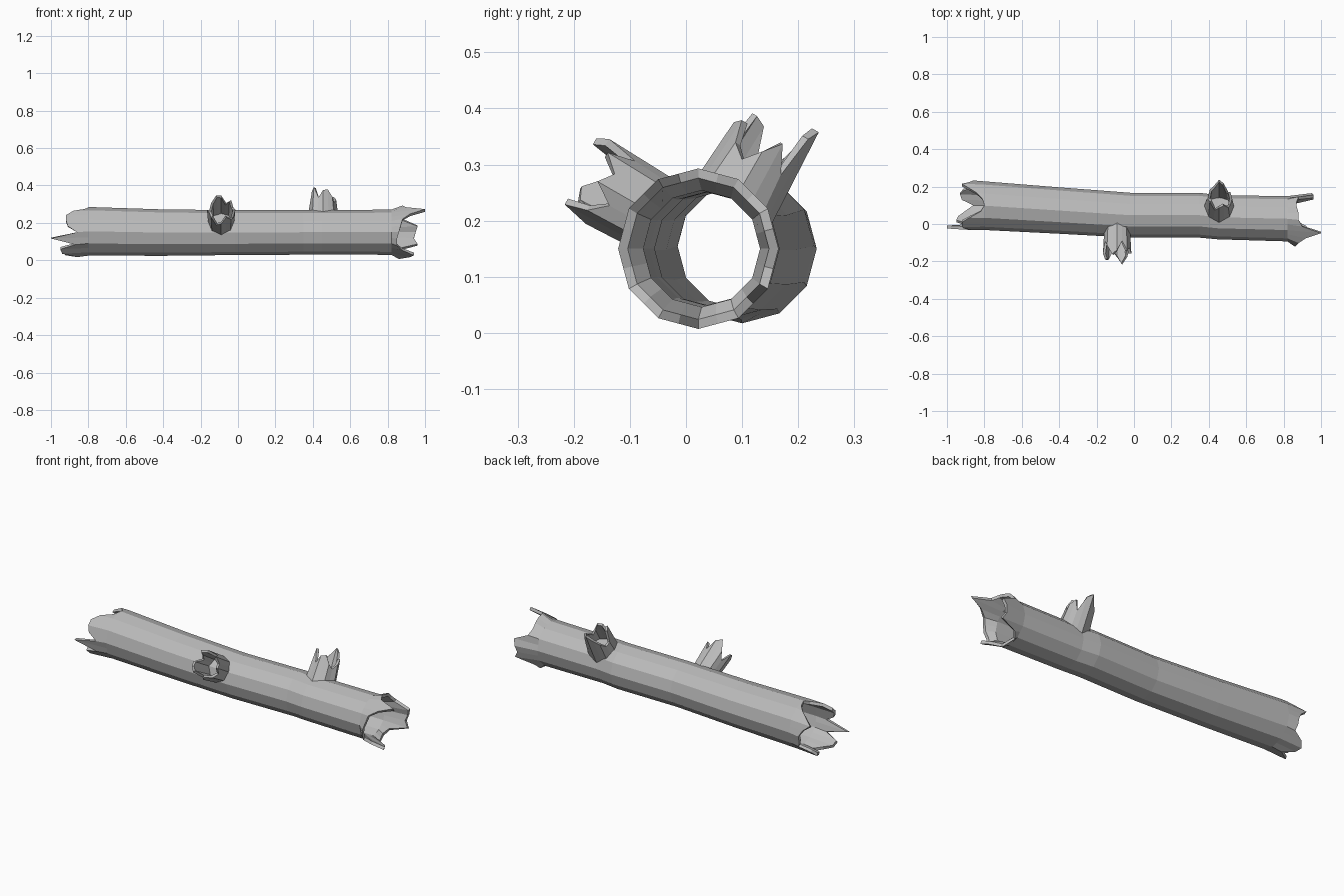
import bpy, bmesh
from math import cos, sin, pi, radians, sqrt
from mathutils import Vector

cube = bpy.data.objects.get("Cube")
if cube:
    bpy.data.objects.remove(cube, do_unlink=True)

grey = bpy.data.materials.new("grey_wood")
grey.use_nodes = True
colour = (0.5, 0.5, 0.5, 1)
grey.diffuse_color = colour
grey.node_tree.nodes["Principled BSDF"].inputs["Base Color"].default_value = colour


def polygon(sides):
    """Unit polygon with an extra point in the middle of every side."""
    corners = [Vector((cos(2 * pi * k / sides), sin(2 * pi * k / sides))) for k in range(sides)]
    points = []
    for k, c in enumerate(corners):
        points += [c, (c + corners[(k + 1) % sides]) / 2]
    return points


def tube(name, outer, inner):
    """Hollow tube skinned over matching outer and inner rings, with rims."""
    bm = bmesh.new()
    loops = [[bm.verts.new(p) for p in ring] for ring in outer + inner[::-1]]
    for a, b in zip(loops, loops[1:] + loops[:1]):
        for k in range(len(a)):
            n = (k + 1) % len(a)
            bm.faces.new((a[k], a[n], b[n], b[k]))
    bmesh.ops.recalc_face_normals(bm, faces=bm.faces)
    mesh = bpy.data.meshes.new(name)
    bm.to_mesh(mesh)
    bm.free()
    mesh.materials.append(grey)
    obj = bpy.data.objects.new(name, mesh)
    bpy.context.collection.objects.link(obj)
    return obj


# Log: bent hollow trunk; splinter ends give the reach at each point around the rim
WALL = 0.017
left_reach = [95, 96, 88, 87, 87, 88, 88, 90, 100, 92, 88, 87,
              86, 85, 85, 88, 94, 92, 86, 85, 84, 86, 96, 94]
right_reach = [86, 88, 92, 88, 84, 81, 80, 82, 88, 92, 92, 91,
               86, 100, 87, 95, 94, 90, 86, 92, 93, 91, 85, 86]
stations = [(-0.8, 0.098, 0.155, 0.13), (-0.4, 0.072, 0.148, 0.124),
            (-0.02, 0.047, 0.148, 0.12), (0.35, 0.047, 0.15, 0.12),
            (0.45, 0.036, 0.15, 0.118), (0.82, 0.028, 0.15, 0.121)]


def log_rings(inset):
    shape = polygon(12)

    def ring(xs, y, z, r):
        return [Vector((x, y + p.x * (r - inset), z + p.y * (r - inset)))
                for x, p in zip(xs, shape)]

    rings = [ring([-v / 100 for v in right_reach], 0.1, 0.15, 0.133)]
    rings += [ring([x] * len(shape), y, z, r) for x, y, z, r in stations]
    rings.append(ring([v / 100 for v in left_reach], 0.022, 0.15, 0.143))
    return rings


tube("log", log_rings(0), log_rings(WALL))


# Broken branches: flared splintered stubs seated in the log wall
def branch(name, centre, angle, radius, flare, reach):
    centre = Vector(centre)
    axis = Vector((0, cos(radians(angle)), sin(radians(angle))))
    up = Vector((0, -axis.z, axis.y))
    side = Vector((1, 0, 0))
    shape = polygon(len(reach) // 2)

    def rings(inset):
        r0, r1 = radius - inset, flare - inset
        base, tip = [], []
        for p, v in zip(shape, reach):
            seat = sqrt(0.112 ** 2 - (p.y * r0) ** 2)
            base.append(centre + axis * seat + (side * p.x + up * p.y) * r0)
            tip.append(centre + axis * v / 100 + (side * p.x + up * p.y) * r1)
        return [base, tip]

    tube(name, rings(0), rings(0.014))


branch("front_branch", (-0.09, 0.05, 0.15), 150, 0.07, 0.076,
       [24, 20, 23, 27, 22, 19, 25, 26, 24, 18, 22, 28, 26, 20, 25, 22])
branch("top_branch", (0.455, 0.036, 0.15), 60, 0.08, 0.07,
       [20, 17, 19, 23, 22, 18, 25, 24, 18, 17, 21, 24, 28, 26, 18, 23])
